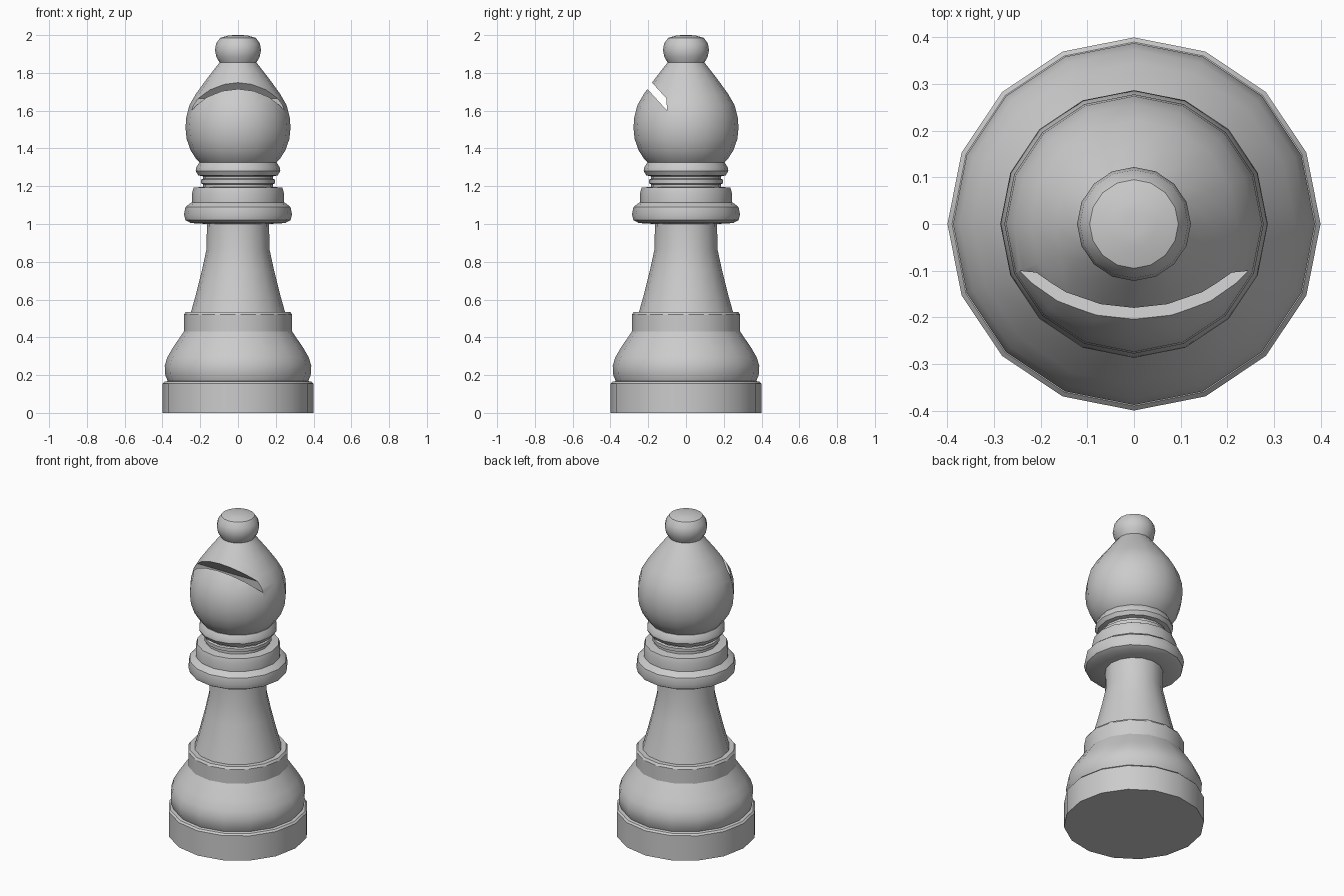
import bpy, bmesh, math

if "Cube" in bpy.data.objects:
    bpy.data.objects.remove(bpy.data.objects["Cube"])

SIDES = 16


def smooth(obj, angle=32):
    bpy.ops.object.select_all(action='DESELECT')
    obj.select_set(True)
    bpy.context.view_layer.objects.active = obj
    bpy.ops.object.shade_smooth_by_angle(angle=math.radians(angle))


def make_object(name, bm):
    bmesh.ops.recalc_face_normals(bm, faces=bm.faces)
    mesh = bpy.data.meshes.new(name)
    bm.to_mesh(mesh)
    bm.free()
    obj = bpy.data.objects.new(name, mesh)
    bpy.context.collection.objects.link(obj)
    return obj


def lathe(name, profile):
    """Closed 16-sided turned solid from (radius, z) points, bottom to top."""
    bm = bmesh.new()
    rings = [[bm.verts.new((r * math.cos(2 * math.pi * i / SIDES),
                            r * math.sin(2 * math.pi * i / SIDES), z))
              for i in range(SIDES)] for r, z in profile]
    for a, b in zip(rings, rings[1:]):
        for i in range(SIDES):
            j = (i + 1) % SIDES
            bm.faces.new((a[i], a[j], b[j], b[i]))
    bm.faces.new(rings[0][::-1])
    bm.faces.new(rings[-1])
    return make_object(name, bm)


# Stepped foot with rounded bulge and ring
base = lathe("base", [
    (0.40, 0), (0.40, 0.155), (0.39, 0.165), (0.372, 0.168), (0.385, 0.20),
    (0.388, 0.25), (0.374, 0.295), (0.345, 0.345), (0.287, 0.43),
    (0.287, 0.52), (0.278, 0.533)])

# Tapering stem
stem = lathe("stem", [
    (0.25, 0.53), (0.222, 0.63), (0.192, 0.75), (0.166, 0.87), (0.165, 1.01)])

# Stacked collar rings
collar = lathe("collar", [
    (0.165, 1.0), (0.25, 1.005), (0.278, 1.02), (0.286, 1.05),
    (0.278, 1.09), (0.25, 1.112), (0.243, 1.115), (0.243, 1.165),
    (0.235, 1.192), (0.185, 1.197), (0.185, 1.21), (0.195, 1.215),
    (0.195, 1.235), (0.185, 1.24), (0.185, 1.252), (0.21, 1.257),
    (0.224, 1.28), (0.222, 1.298), (0.205, 1.325)])

# Rounded head with finial
head = lathe("head", [
    (0.198, 1.322), (0.222, 1.345), (0.251, 1.39), (0.272, 1.45),
    (0.278, 1.51), (0.274, 1.565), (0.257, 1.63), (0.222, 1.69),
    (0.17, 1.762), (0.125, 1.82), (0.098, 1.855), (0.115, 1.885),
    (0.122, 1.92), (0.116, 1.955), (0.095, 1.985), (0.05, 1.998),
    (0.02, 2.0)])

# Slanted slit cut into the front of the head
bm = bmesh.new()
section = [(-0.10, 1.60), (-0.104, 1.665), (-0.304, 1.885), (-0.30, 1.82)]
left, right = [[bm.verts.new((x, y, z)) for y, z in section] for x in (-0.5, 0.5)]
bm.faces.new(left)
bm.faces.new(right[::-1])
for i in range(4):
    j = (i + 1) % 4
    bm.faces.new((left[i], right[i], right[j], left[j]))
cutter = make_object("slit_cutter", bm)
cutter.hide_render = True
cut = head.modifiers.new("slit", 'BOOLEAN')
cut.operation = 'DIFFERENCE'
cut.solver = 'EXACT'
cut.object = cutter
bpy.context.view_layer.objects.active = head
bpy.ops.object.modifier_apply(modifier=cut.name)
bpy.data.objects.remove(cutter)

for part in (base, stem, collar, head):
    smooth(part)
